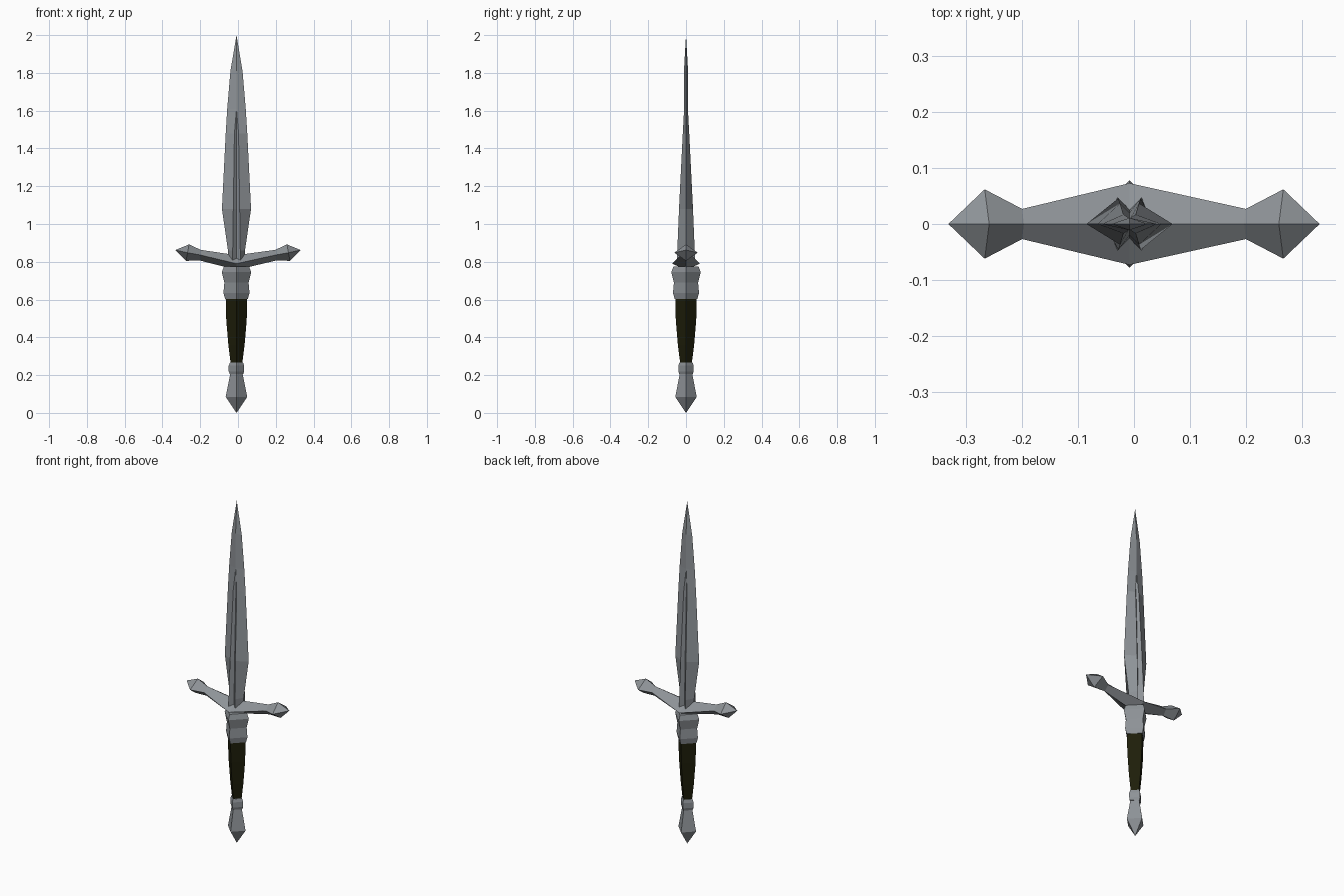
import bpy, bmesh

if "Cube" in bpy.data.objects:
    bpy.data.objects.remove(bpy.data.objects["Cube"])

CX = -0.008  # centre line of blade and hilt


def material(name, rgb):
    m = bpy.data.materials.new(name)
    m.diffuse_color = (*rgb, 1)
    m.use_nodes = True
    m.node_tree.nodes["Principled BSDF"].inputs["Base Color"].default_value = m.diffuse_color
    return m


steel = material("steel", (0.27, 0.29, 0.31))
leather = material("dark_leather", (0.013, 0.013, 0.003))


def loft(name, rings, mat):
    """Skin a list of equal-length vertex rings and cap the ends."""
    bm = bmesh.new()
    rows = [[bm.verts.new(p) for p in ring] for ring in rings]
    n = len(rows[0])
    for a, b in zip(rows, rows[1:]):
        for i in range(n):
            j = (i + 1) % n
            bm.faces.new((a[i], a[j], b[j], b[i]))
    bm.faces.new(rows[0][::-1])
    bm.faces.new(rows[-1])
    bmesh.ops.remove_doubles(bm, verts=bm.verts, dist=0.0004)
    bmesh.ops.recalc_face_normals(bm, faces=bm.faces)
    me = bpy.data.meshes.new(name)
    bm.to_mesh(me)
    bm.free()
    me.materials.append(mat)
    ob = bpy.data.objects.new(name, me)
    bpy.context.collection.objects.link(ob)
    return ob


def diamonds(profile):
    """Four-sided rings from (z, radius) pairs, corners on the axes."""
    return [[(CX + r, 0, z), (CX, r, z), (CX - r, 0, z), (CX, -r, z)]
            for z, r in profile]


# Hilt parts
loft("pommel", diamonds([(0, 0), (0.085, 0.057), (0.205, 0.033)]), steel)
loft("pommel_ring", diamonds([(0.205, 0.035), (0.22, 0.041), (0.25, 0.041),
                              (0.268, 0.034)]), steel)
loft("grip", diamonds([(0.265, 0.031), (0.36, 0.043), (0.49, 0.054),
                       (0.605, 0.057)]), leather)
loft("collar", diamonds([(0.603, 0.06), (0.635, 0.069), (0.69, 0.064),
                         (0.745, 0.078), (0.775, 0.066)]), steel)

# Crossguard: x, half depth, bottom z, middle z, top z, lean of the section
half = [(0.20, 0.027, 0.807, 0.836, 0.863, 0.003),
        (0.267, 0.062, 0.805, 0.848, 0.892, 0.008),
        (0.332, 0.0, 0.862, 0.862, 0.862, 0.0)]
stations = [(-x, d, b, m, t, -k) for x, d, b, m, t, k in reversed(half)]
stations += [(CX, 0.073, 0.757, 0.79, 0.835, 0)] + half
loft("crossguard", [[(x - k, 0, t), (x, d, m), (x + k, 0, b), (x, -d, m)]
                    for x, d, b, m, t, k in stations], steel)

# Blade: z, half width, ridge x, ridge y, groove y
blade = [(0.79, 0.042, 0.022, 0.048, 0.026),
         (0.86, 0.045, 0.020, 0.046, 0.025),
         (1.08, 0.077, 0.017, 0.037, 0.020),
         (1.48, 0.057, 0.011, 0.017, 0.008),
         (1.61, 0.049, 0.0, 0.010, 0.010),
         (1.81, 0.032, 0.0, 0.011, 0.011),
         (2.0, 0.0, 0.0, 0.0, 0.0)]
loft("blade", [[(CX + x, y, z) for x, y in
                ((w, 0), (rx, ry), (0, gy), (-rx, ry),
                 (-w, 0), (-rx, -ry), (0, -gy), (rx, -ry))]
               for z, w, rx, ry, gy in blade], steel)
